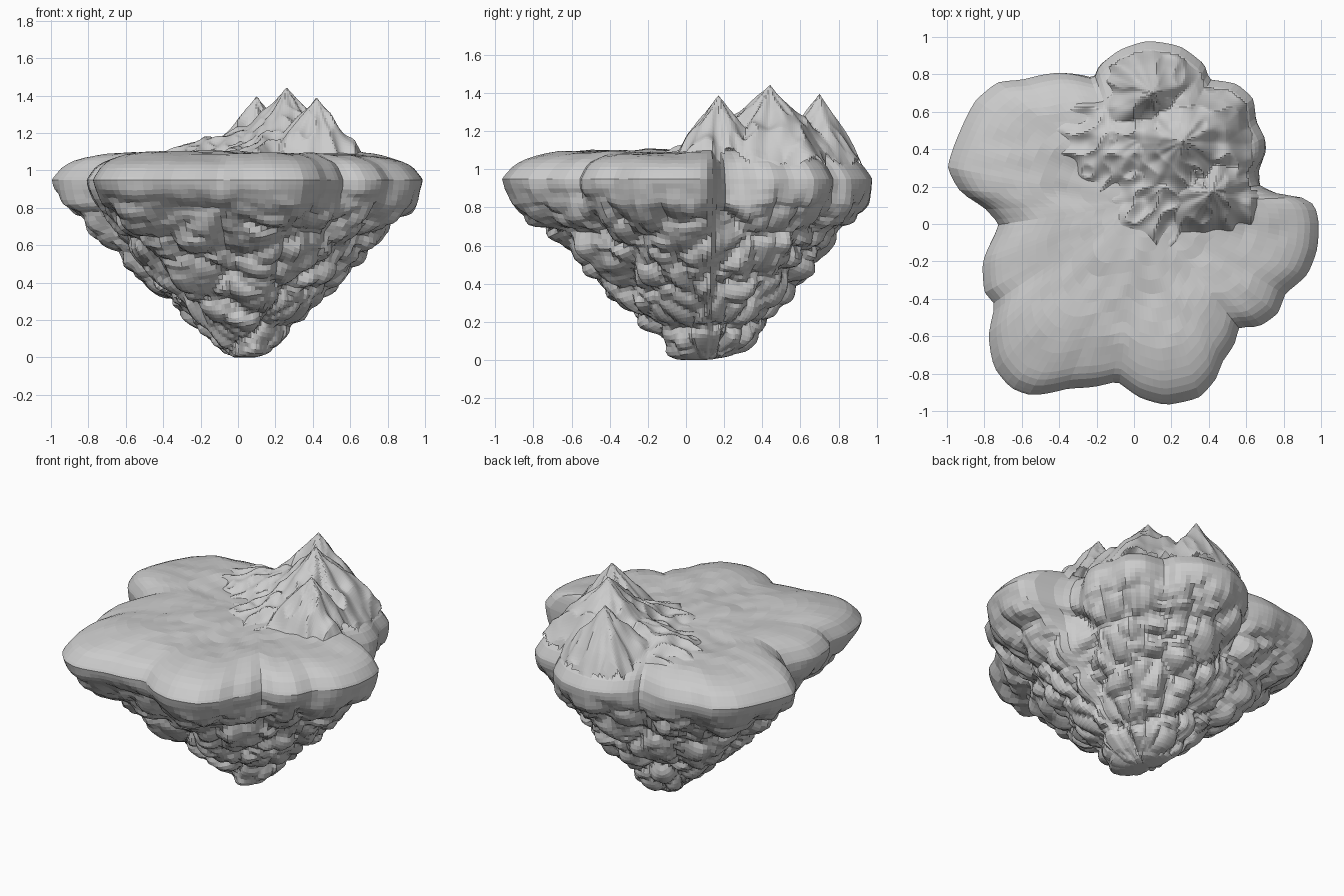
import bpy, bmesh, math
from mathutils import Vector, noise

if "Cube" in bpy.data.objects:
    bpy.data.objects.remove(bpy.data.objects["Cube"])

CX, CY = 0.03, 0.11
SEG = 168

# shoreline seen from above
SHORE = [(.99,0),(.97,.1),(.88,.16),(.76,.16),(.66,.2),(.64,.28),(.7,.38),(.7,.46),(.65,.55),
         (.64,.67),(.55,.75),(.4,.77),(.38,.85),(.25,.95),(.07,.98),(-.08,.93),(-.19,.84),(-.21,.77),
         (-.4,.81),(-.6,.77),(-.73,.76),(-.85,.66),(-.93,.5),(-1,.3),(-.93,.17),(-.8,.09),
         (-.72,0),(-.75,-.07),(-.81,-.2),(-.8,-.37),(-.74,-.43),(-.78,-.6),(-.75,-.77),(-.66,-.88),
         (-.55,-.92),(-.35,-.88),(-.2,-.87),(-.09,-.84),(.03,-.93),(.17,-.97),(.35,-.93),
         (.44,-.83),(.47,-.74),(.54,-.64),(.56,-.55),(.67,-.55),(.77,-.48),(.81,-.37),(.93,-.27),(.98,-.14)]
polar = sorted((math.atan2(y - CY, x - CX) % math.tau, math.hypot(x - CX, y - CY)) for x, y in SHORE)
polar = [(polar[-1][0] - math.tau, polar[-1][1])] + polar + [(polar[0][0] + math.tau, polar[0][1])]


def lerp_table(t, table):
    for (a, u), (b, v) in zip(table, table[1:]):
        if t <= b:
            return u + (v - u) * (t - a) / max(b - a, 1e-6)
    return table[-1][1]


def shore_radius(a):
    return lerp_table(a % math.tau, polar)


def top_z(x, y):
    f = math.hypot(x - CX, y - CY) / shore_radius(math.atan2(y - CY, x - CX))
    z = lerp_table(f, [(0, 1.09), (.5, 1.095), (.75, 1.085), (.86, 1.06), (.94, 1.025), (1, .95)])
    fade = max(0, 1 - f ** 4)
    return z + .025 * fade * noise.noise(Vector((x * 3, y * 3, 2))) + .012 * fade * noise.noise(Vector((x * 9, y * 9, 5)))


# underside: distance along the profile -> share of shore radius, height
UNDER = [(1, .95), (.995, .9), (.965, .83), (.9, .765), (.82, .69), (.74, .6), (.64, .49),
         (.52, .37), (.39, .25), (.27, .14), (.18, .05), (.11, .01), (.05, .0)]
lengths = [0]
for (a, b), (c, d) in zip(UNDER, UNDER[1:]):
    lengths.append(lengths[-1] + math.hypot(a - c, b - d))
F_OF = list(zip(lengths, [p[0] for p in UNDER]))
Z_OF = list(zip(lengths, [p[1] for p in UNDER]))


def lump(p, scale):
    d, _ = noise.voronoi(Vector((p.x, p.y, p.z * .9)) * scale + Vector((3.1, 7.7, 1.3)))
    return math.sqrt(min(1, (d[1] - d[0]) / .45)) - .55


def under_point(a, t):
    f, z = lerp_table(t, F_OF), lerp_table(t, Z_OF)
    k = min(1, max(0, (.95 - z) / .5)) * .45
    r = (shore_radius(a) * (1 - k) + .86 * k) * f
    d = Vector((math.cos(a), math.sin(a), 0))
    p = Vector((CX, CY, z)) + d * r
    w = min(1, max(0, (.93 - z) / .2)) * min(1, f / .2)
    h = w * (.085 * lump(p, 3.6) + .045 * lump(p, 6.5))
    p += (d * .85 + Vector((0, 0, -.5))) * h
    p.z = max(0, p.z)
    return p


def make_object(name, bm):
    bmesh.ops.recalc_face_normals(bm, faces=bm.faces)
    mesh = bpy.data.meshes.new(name)
    bm.to_mesh(mesh)
    bm.free()
    ob = bpy.data.objects.new(name, mesh)
    bpy.context.collection.objects.link(ob)
    return ob


# floating island: meadow top, rounded rim and lumpy rock cone
bm = bmesh.new()
angles = [math.tau * i / SEG for i in range(SEG)]
rings = []
for f in [.04, .1, .17, .24, .31, .38, .45, .52, .59, .66, .72, .78, .83, .88, .92, .95, .975, .99]:
    ring = []
    for a in angles:
        x, y = CX + math.cos(a) * shore_radius(a) * f, CY + math.sin(a) * shore_radius(a) * f
        ring.append(bm.verts.new((x, y, top_z(x, y))))
    rings.append(ring)
N = 52
for j in range(N + 1):
    rings.append([bm.verts.new(under_point(a, lengths[-1] * j / N)) for a in angles])
for r0, r1 in zip(rings, rings[1:]):
    for i in range(SEG):
        k = (i + 1) % SEG
        bm.faces.new((r0[i], r0[k], r1[k], r1[i]))
bm.faces.new(rings[0])
bm.faces.new(rings[-1])
bmesh.ops.smooth_vert(bm, verts=[v for r in rings[14:] for v in r], factor=.4, use_axis_x=True, use_axis_y=True, use_axis_z=True)
make_object("floating_island", bm)

# mountain group: x, y, height above meadow, foot radius
PEAKS = [(.26, .44, .36, .37), (.42, .17, .29, .24), (.10, .70, .31, .25),
         (.33, .28, .20, .27), (.16, .20, .12, .28), (.05, .46, .14, .30), (-.12, .45, .08, .24)]


def mountain_z(x, y):
    best = -.1
    for n, (px, py, h, r) in enumerate(PEAKS):
        dx, dy = x - px, y - py
        d = math.hypot(dx, dy)
        a = math.atan2(dy, dx)
        spur = noise.noise(Vector((math.cos(a) * 2.6, math.sin(a) * 2.6, n * 5 + d * 2)))
        t = d / (r * (1 + .28 * spur))
        best = max(best, h * (1 - t) * (1 - .35 * min(t, 1) * (1 - min(t, 1))))
    ridge = 1 - 2 * abs(noise.noise(Vector((x * 8, y * 8, 4))))
    return best + .035 * (ridge - .5) * min(1, max(0, .33 - best) * 6)


bm = bmesh.new()
NX = 100
grid = {}
for i in range(NX + 1):
    for j in range(NX + 1):
        x, y = -.42 + 1.1 * i / NX, -.12 + 1.08 * j / NX
        h = mountain_z(x, y)
        if h > -.035 and math.hypot(x - CX, y - CY) < .95 * shore_radius(math.atan2(y - CY, x - CX)):
            grid[i, j] = bm.verts.new((x, y, top_z(x, y) + h))
for i, j in grid:
    quad = [(i, j), (i + 1, j), (i + 1, j + 1), (i, j + 1)]
    if all(q in grid for q in quad):
        bm.faces.new([grid[q] for q in quad])
bmesh.ops.delete(bm, geom=[v for v in bm.verts if not v.link_faces], context='VERTS')
make_object("mountains", bm)
